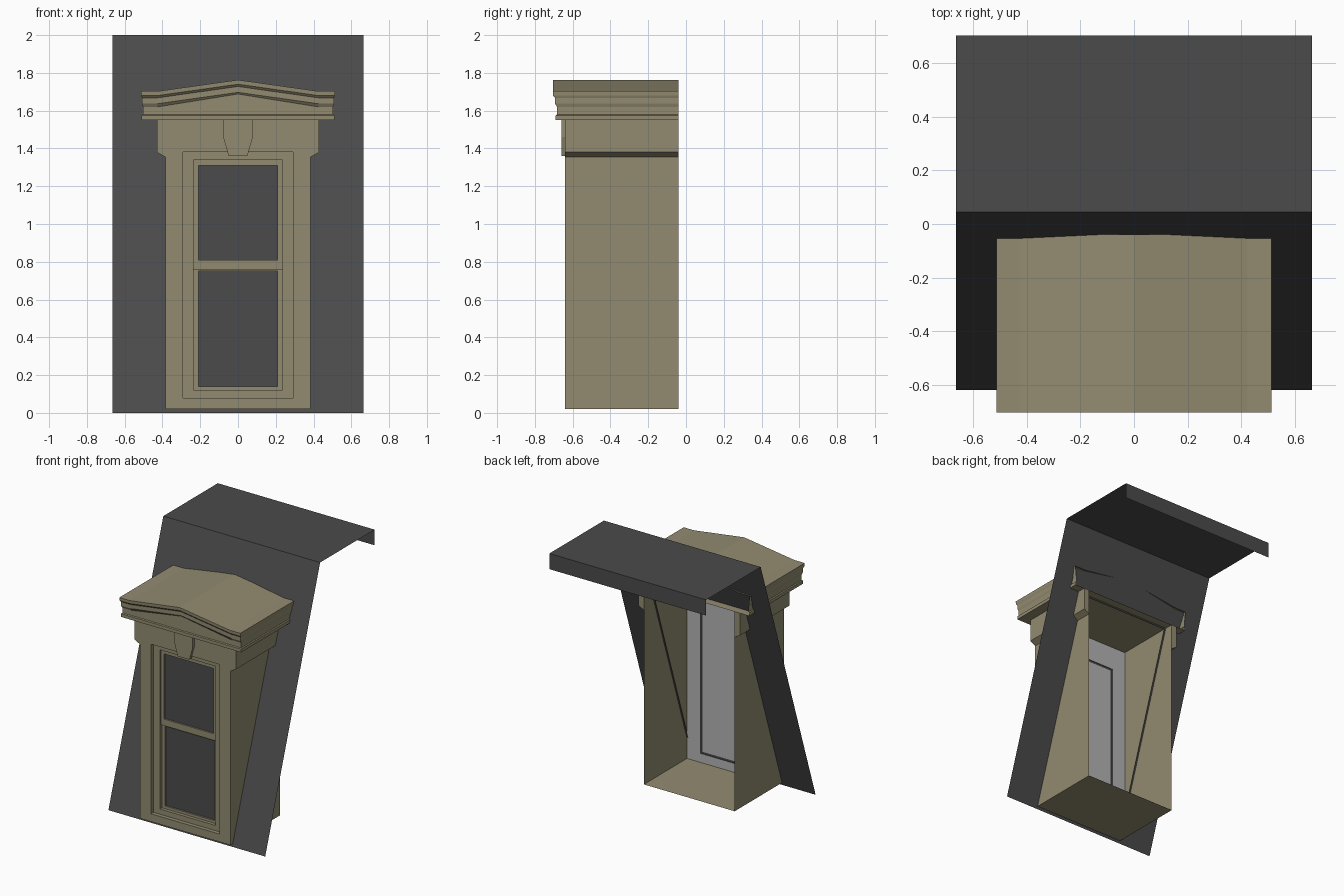
import bpy, bmesh

if "Cube" in bpy.data.objects:
    bpy.data.objects.remove(bpy.data.objects["Cube"])


def material(name, rgb):
    m = bpy.data.materials.new(name)
    m.diffuse_color = (*rgb, 1)
    m.use_nodes = True
    m.node_tree.nodes["Principled BSDF"].inputs["Base Color"].default_value = m.diffuse_color
    return m


SAND = material("sandstone", (0.29, 0.26, 0.165))
SLATE = material("dark slate", (0.07, 0.07, 0.07))
PALE = material("pale grey", (0.45, 0.45, 0.45))


def build(name, faces, mat, recalc=True):
    """Object from a list of faces, each a list of points."""
    bm = bmesh.new()
    for f in faces:
        bm.faces.new([bm.verts.new(p) for p in f])
    bmesh.ops.remove_doubles(bm, verts=bm.verts, dist=1e-5)
    if recalc:
        bmesh.ops.recalc_face_normals(bm, faces=bm.faces)
    me = bpy.data.meshes.new(name)
    bm.to_mesh(me)
    bm.free()
    me.materials.append(mat)
    ob = bpy.data.objects.new(name, me)
    bpy.context.collection.objects.link(ob)
    return ob


def loft(rows, closed=False):
    """Quads joining successive rows of points."""
    out = []
    for a, b in zip(rows, rows[1:]):
        n = len(a)
        for i in range(n if closed else n - 1):
            j = (i + 1) % n
            quad = []
            for p in (a[i], a[j], b[j], b[i]):
                if p not in quad:
                    quad.append(p)
            if len(quad) > 2:
                out.append(quad)
    return out


def rect(hw, z0, z1, y):
    return [(-hw, y, z0), (hw, y, z0), (hw, y, z1), (-hw, y, z1)]


def prism(outline, y0, y1):
    a = [(x, y0, z) for x, z in outline]
    b = [(x, y1, z) for x, z in outline]
    return [a, b] + loft([a, b], True)


FRONT, BACK, INNER = -0.64, -0.04, -0.56


# Roof: open sheet with steep slope, flat top and short back lip
def slope(hw, z0, z1):
    def y(z):
        return -0.62 + 0.3325 * z
    return [(-hw, y(z0), z0), (hw, y(z0), z0), (hw, y(z1), z1), (-hw, y(z1), z1)]


roof = loft([slope(0.665, 0, 2), slope(0.372, 0.03, 1.54)], True)
roof += loft([[(-0.665, y, z), (0.665, y, z)]
              for y, z in ((0.045, 2), (0.705, 2), (0.705, 1.88))])
build("roof_sheet", roof, SLATE)

# Dormer body: side walls, floor, ceiling and front with stepped opening
body = loft([rect(0.385, 0.02, 1.55, BACK), rect(0.385, 0.02, 1.55, FRONT),
             rect(0.29, 0.08, 1.38, FRONT), rect(0.29, 0.08, 1.38, -0.61),
             rect(0.235, 0.12, 1.34, -0.61), rect(0.235, 0.12, 1.34, -0.57)], True)
build("dormer_body", body, SAND)

# Double-hung sashes with recessed glass
for name, z0, z1, g0, g1, y in (("upper", 0.76, 1.34, 0.81, 1.31, -0.595),
                                ("lower", 0.12, 0.76, 0.14, 0.75, -0.585)):
    glass = rect(0.21, g0, g1, y + 0.012)
    build(name + "_sash", loft([rect(0.235, z0, z1, y + 0.02), rect(0.235, z0, z1, y),
                                rect(0.21, g0, g1, y), glass], True), SAND)
    build(name + "_glass", [glass], SLATE)

# Pale inside lining, with a dark gap round the window back
build("inside_lining", loft([rect(0.384, 0.021, 1.549, INNER),
                             rect(0.27, 0.09, 1.37, INNER)], True), PALE)
build("lining_gap", loft([rect(0.27, 0.09, 1.37, INNER),
                          rect(0.27, 0.09, 1.37, INNER - 0.005),
                          rect(0.255, 0.105, 1.355, INNER - 0.005)], True), SLATE)
build("window_back", [rect(0.255, 0.105, 1.355, INNER - 0.004)], PALE)

# Side shoulders under the cornice
for s, side in ((-1, "left"), (1, "right")):
    pts = [(0.385, 1.355), (0.43, 1.38), (0.43, 1.55), (0.385, 1.55)]
    build(side + "_shoulder", prism([(s * x, z) for x, z in pts], FRONT, BACK), SAND)

# Keystone
build("keystone", prism([(-0.05, 1.36), (0.05, 1.36), (0.078, 1.46), (0.078, 1.55),
                         (-0.078, 1.55), (-0.078, 1.46)], -0.66, FRONT + 0.005), SAND)

# Cornice: moulding levels (half width, z at ends, rise at centre, projection)
levels = [(0.43, 1.55, 0, 0.64), (0.51, 1.55, 0, 0.69), (0.51, 1.575, 0, 0.69),
          (0.503, 1.58, 0, 0.683), (0.503, 1.605, 0, 0.683), (0.503, 1.62, 0.068, 0.683),
          (0.508, 1.637, 0.06, 0.693), (0.508, 1.668, 0.06, 0.693),
          (0.512, 1.68, 0.06, 0.704), (0.513, 1.703, 0.06, 0.705)]


def level_row(hw, z, rise, proj):
    xs = (-hw, -0.425, 0, 0.425, hw)
    front = [(x, -proj, z + rise * max(0, 1 - abs(x) / 0.425)) for x in xs]
    return [(-hw, BACK, z)] + front + [(hw, BACK, z)]


rows = [level_row(*lv) for lv in levels]
top = rows[-1][1:-1]
cornice = loft(rows) + loft([top, [(x, BACK, z) for x, y, z in top]])
build("pediment_cornice", cornice, SAND)
